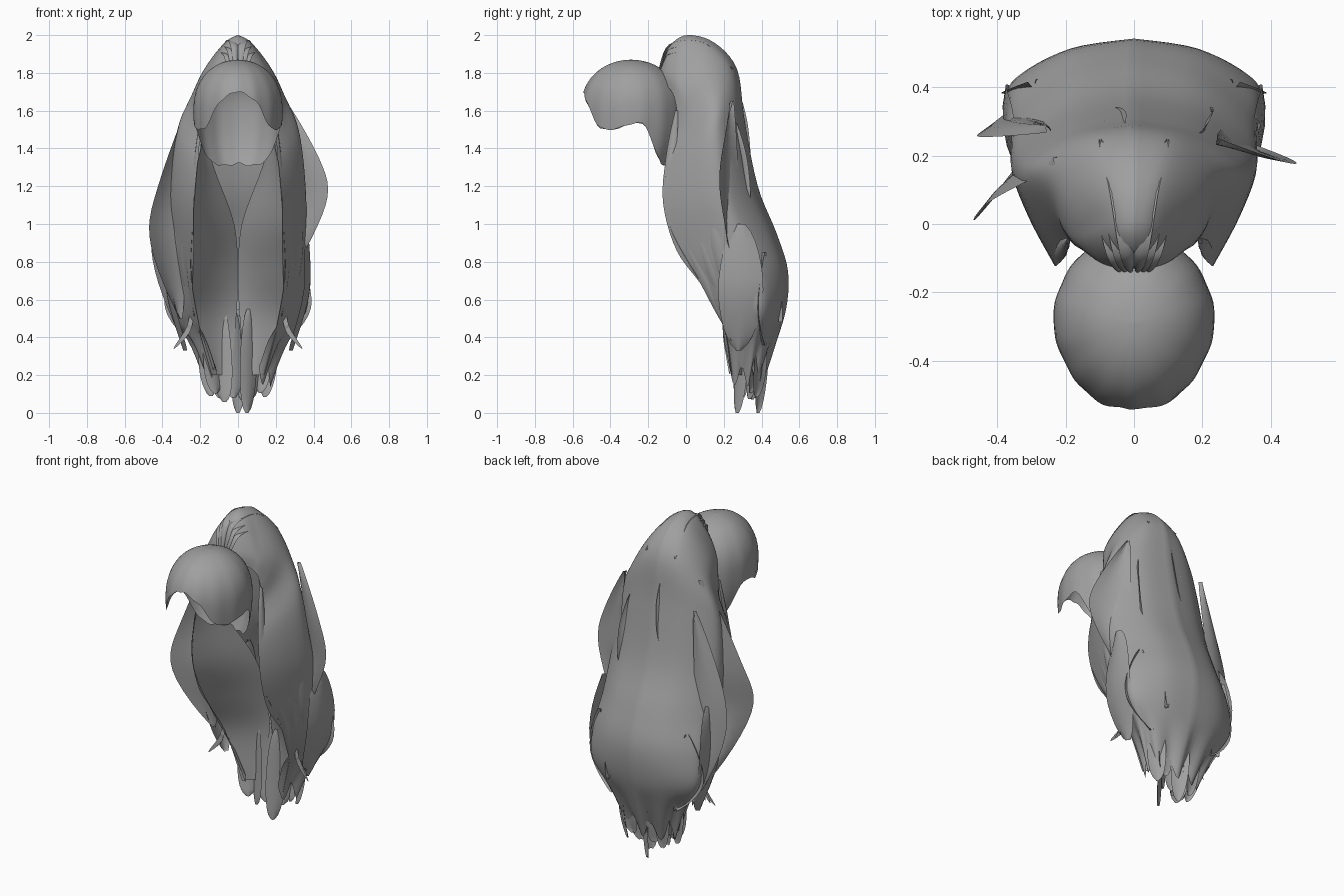
import bpy
import math
import random
from mathutils import Vector

random.seed(4)

old = bpy.data.objects.get("Cube")
if old:
    bpy.data.objects.remove(old)

grey = bpy.data.materials.new("hair_grey")
grey.use_nodes = True
tone = (0.35, 0.35, 0.35, 1)
grey.diffuse_color = tone
grey.node_tree.nodes["Principled BSDF"].inputs["Base Color"].default_value = tone


def spline(keys, steps):
    """Smooth curve through key vectors of any size."""
    keys = [Vector(k) for k in keys]
    result = []
    for i in range(len(keys) - 1):
        a, b = keys[max(i - 1, 0)], keys[i]
        c, d = keys[i + 1], keys[min(i + 2, len(keys) - 1)]
        for s in range(steps):
            t = s / steps
            m, n = (c - a) / 2, (d - b) / 2
            result.append(b + m * t + (3 * (c - b) - 2 * m - n) * t ** 2
                          + (2 * (b - c) + m + n) * t ** 3)
    return result + [keys[-1]]


def sheet(name, rows, closed=False):
    """Skin a grid of points as one smooth sheet."""
    count = len(rows[0])
    verts = [p for row in rows for p in row]
    faces = []
    for r in range(len(rows) - 1):
        for c in range(count if closed else count - 1):
            e = (c + 1) % count
            faces.append((r * count + c, r * count + e,
                          (r + 1) * count + e, (r + 1) * count + c))
    mesh = bpy.data.meshes.new(name)
    mesh.from_pydata(verts, [], faces)
    mesh.materials.append(grey)
    obj = bpy.data.objects.new(name, mesh)
    bpy.context.collection.objects.link(obj)
    mesh.shade_smooth()


def lock(name, path, across, half, bow=0.02, taper=0.8):
    """Leaf-shaped lock of hair along a path, slightly bowed."""
    centre = spline(path, 6)
    across = Vector(across).normalized()
    lift = across.cross(Vector((0, 0, 1))) * bow
    rows = []
    for i, p in enumerate(centre):
        t = i / (len(centre) - 1)
        w = half * math.sin(math.pi * (0.04 + 0.94 * t)) ** taper
        rows.append([p + across * w * u + lift * (1 - u * u)
                     for u in (-1, -0.5, 0, 0.5, 1)])
    sheet(name, rows)


def mirrored(name, path, across, half, bow=0.02):
    for side, label in ((1, "left"), (-1, "right")):
        lock(f"{label}_{name}", [(side * x, y, z) for x, y, z in path],
             (side * across[0], across[1], across[2]), half, side * bow)


# Scalp cap: open below, high fringe at the front, long nape behind
hem = spline([(0, z) for z in (1.70, 1.65, 1.51, 1.51, 1.53, 1.35, 1.31, 1.32)], 6)
cap_rows = []
segments = 84
top = 1.87
for r in range(17):
    row = []
    t = r / 16
    for s in range(segments):
        angle = 2 * math.pi * s / segments
        turn = abs((s + segments // 2) % segments - segments // 2) / (segments / 2)
        low = hem[round(turn * (len(hem) - 1))].y + 0.005 * math.sin(s * 1.1)
        z = top - (top - low) * t ** 1.8
        h = abs(z - 1.6) / (0.27 if z > 1.6 else 0.44)
        radius = max(0, 1 - h ** 2.3) ** 0.5
        radius *= 1 + 0.008 * math.cos(14 * angle) * t
        narrow = 1 - 0.1 * max(0, math.cos(angle))
        row.append((0.237 * radius * narrow * math.sin(angle),
                    -0.29 - 0.265 * radius * math.cos(angle), z))
    cap_rows.append(row)
sheet("scalp_cap", cap_rows, closed=True)

# Ponytail mantle: back line (y, z), half width, front edge (y, z)
profile = [
    (-0.13, 1.84, 0.05, -0.14, 1.78),
    (-0.08, 1.95, 0.11, -0.11, 1.74),
    (0.01, 2.00, 0.17, -0.07, 1.69),
    (0.15, 1.96, 0.22, -0.05, 1.60),
    (0.27, 1.82, 0.26, -0.06, 1.48),
    (0.31, 1.55, 0.33, -0.11, 1.32),
    (0.38, 1.20, 0.36, -0.12, 1.10),
    (0.48, 0.95, 0.36, -0.05, 0.86),
    (0.54, 0.75, 0.37, 0.08, 0.68),
    (0.53, 0.55, 0.36, 0.18, 0.52),
    (0.47, 0.36, 0.25, 0.20, 0.37),
    (0.40, 0.18, 0.17, 0.23, 0.20),
]
# Cross-sections: tent-shaped at the crown, broad and flat-backed below
tent = spline([(0, 1), (0.28, 0.93), (0.55, 0.75), (0.85, 0.45),
               (1, 0.2), (0.95, 0)], 5)
broad = spline([(0, 1), (0.5, 0.93), (0.88, 0.75), (1, 0.58),
                (0.87, 0.3), (0.65, 0)], 5)
stations = spline(profile, 5)
mantle = []
for i, (yb, zb, w, ye, ze) in enumerate(stations):
    age = i / (len(stations) - 1)
    blend = min(1, max(0, (age - 0.2) / 0.22))
    half = [a.lerp(b, blend) for a, b in zip(tent, broad)]
    row = []
    for s, (u, f) in enumerate([(-p.x, p.y) for p in half[:0:-1]] + half):
        jag = 0.05 * max(0, age - 0.85) / 0.15 * math.sin(s * 0.9)
        row.append((w * u, ye + (yb - ye) * f, ze + (zb - ze) * f + jag))
    mantle.append(row)
sheet("ponytail_mantle", mantle)

# Inner panels folding from the front edges to the centre line:
# height, outer x, outer y, inner x, inner y
fold_keys = [
    (1.45, 0.19, -0.07, 0.18, -0.04),
    (1.25, 0.23, -0.11, 0.11, 0.08),
    (1.00, 0.24, -0.09, 0.02, 0.20),
    (0.75, 0.25, 0.04, 0.00, 0.28),
    (0.50, 0.22, 0.19, 0.01, 0.32),
    (0.20, 0.14, 0.24, 0.04, 0.30),
]
for side, label in ((1, "left"), (-1, "right")):
    rows = []
    for z, xo, yo, xi, yi in spline(fold_keys, 5):
        rows.append([(side * (xo + (xi - xo) * t), yo + (yi - yo) * t
                      + 0.02 * math.sin(math.pi * t), z)
                     for t in (k / 8 for k in range(9))])
    sheet(label + "_inner_panel", rows)

# Wide flaps standing off the sides
lock("left_flap", [(0.25, 0.25, 1.65), (0.34, 0.23, 1.35), (0.38, 0.23, 1.1),
                   (0.31, 0.25, 0.78)], (1, -0.5, 0), 0.115, taper=1.4)
lock("right_flap", [(-0.22, 0.18, 1.7), (-0.33, 0.14, 1.2), (-0.37, 0.09, 0.88),
                    (-0.3, 0.2, 0.5)], (-1, -0.8, 0), 0.135, taper=1.1)
lock("right_back_flap", [(-0.25, 0.27, 1.55), (-0.35, 0.28, 1.1),
                         (-0.36, 0.3, 0.75), (-0.3, 0.36, 0.4)],
     (-1, -0.3, 0), 0.1, taper=1.3)

# Lower side tufts and small curled wisps
mirrored("side_tuft", [(0.35, 0.29, 1.0), (0.36, 0.29, 0.65), (0.27, 0.28, 0.33)],
         (0.1, 1, 0), 0.12)
mirrored("back_tuft", [(0.3, 0.42, 0.85), (0.33, 0.4, 0.56), (0.22, 0.42, 0.36)],
         (1, -0.3, 0), 0.06)
for k in range(4):
    mirrored(f"wisp_{k + 1}", [(0.24, 0.22, 0.6 - 0.03 * k), (0.26, 0.21, 0.45),
                               (0.34 - 0.02 * k, 0.2 + 0.02 * k, 0.34 + 0.02 * k)],
             (1, 0, 0.8), 0.014, 0)

# Long strands hanging from the temples down the front edges
for k in range(3):
    mirrored(f"temple_strand_{k + 1}",
             [(0.19 + 0.015 * k, -0.05 + 0.06 * k, 1.6),
              (0.24 + 0.04 * k, -0.08 + 0.1 * k, 1.15),
              (0.26 + 0.03 * k, 0.08 + 0.06 * k, 0.75),
              (0.2, 0.23 + 0.03 * k, 0.42)], (0.3, 1, 0), 0.04, 0.01)

# Locks at the crown, fanning back from where the ponytail is tied
for k in range(3):
    mirrored(f"crown_lock_{k + 1}",
             [(0.01 + 0.015 * k, -0.14, 1.8),
              (0.02 + 0.02 * k, -0.08, 1.95 - 0.025 * k),
              (0.05 + 0.025 * k, 0.1, 1.96 - 0.04 * k),
              (0.1 + 0.03 * k, 0.25, 1.82 - 0.07 * k)], (1, -0.3, 0), 0.025, 0.01)

# Loose locks lying over the back
for n, (x, y, z) in enumerate([(-0.05, 0.28, 1.75), (0.18, 0.28, 1.55),
                               (-0.2, 0.41, 1.0), (0.15, 0.45, 0.9)]):
    lock(f"back_lock_{n + 1}", [(x, y - 0.02, z), (x * 1.1, y + 0.03, z - 0.2),
                                (x * 1.2, y + 0.06, z - 0.42)], (1, 0.4, 0), 0.035)

# Ragged tips
tips = 13
for n in range(tips):
    x = -0.15 + 0.3 * n / (tips - 1)
    y = random.uniform(0.26, 0.4)
    end = 0 if n in (6, 8) else random.uniform(0.02, 0.1) + abs(x) * 0.4
    lock(f"tip_{n + 1}", [(x * 1.2, y + 0.03, 0.55), (x * 1.1, y + 0.02, 0.25),
                          (x * 0.95, y, end)],
         (1, random.uniform(-0.9, 0.9), 0), random.uniform(0.04, 0.06), 0.01, 0.6)
